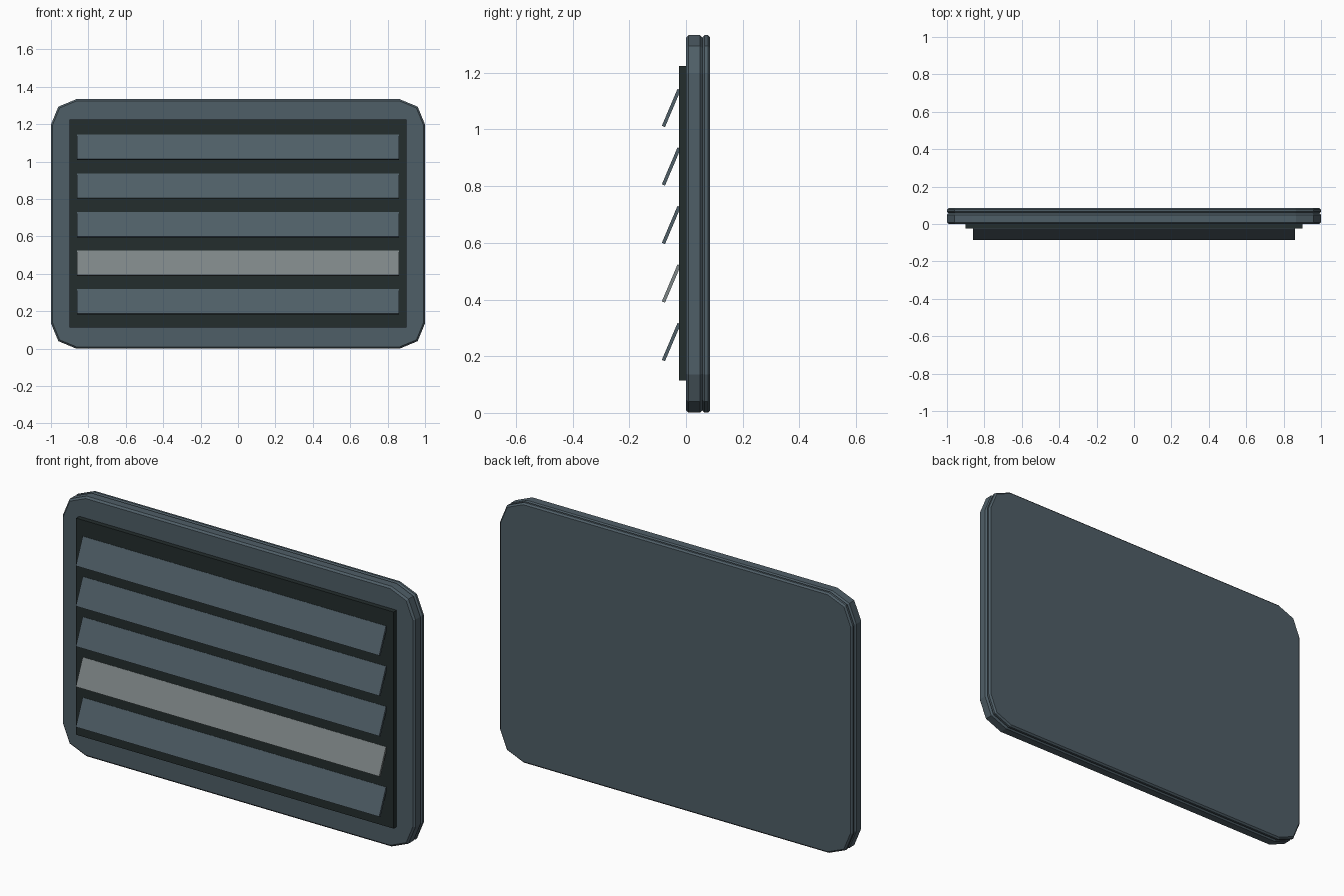
import bpy, bmesh, math
from mathutils import Matrix

cube = bpy.data.objects.get("Cube")
if cube:
    bpy.data.objects.remove(cube, do_unlink=True)


def material(name, rgb):
    m = bpy.data.materials.new(name)
    m.use_nodes = True
    m.diffuse_color = (*rgb, 1)
    m.node_tree.nodes["Principled BSDF"].inputs["Base Color"].default_value = (*rgb, 1)
    return m


slate = material("slate_blue_grey", (0.078, 0.112, 0.135))
dark = material("dark_backing", (0.017, 0.026, 0.026))
pale = material("pale_grey", (0.205, 0.235, 0.24))


def box(name, size, centre, mat, tilt=0, corner=0, rim=0):
    """Flat-shaded box, optionally with clipped round corners and a chamfered rim."""
    bm = bmesh.new()
    bmesh.ops.create_cube(bm, size=1)
    bmesh.ops.scale(bm, vec=size, verts=bm.verts)
    if corner:
        depth_edges = [e for e in bm.edges
                       if abs(e.verts[0].co.y - e.verts[1].co.y) > size[1] / 2]
        bmesh.ops.bevel(bm, geom=depth_edges, offset=corner, segments=2,
                        profile=0.5, affect='EDGES')
    if rim:
        rim_edges = [e for e in bm.edges
                     if abs(e.verts[0].co.y - e.verts[1].co.y) < size[1] / 2]
        bmesh.ops.bevel(bm, geom=rim_edges, offset=rim, segments=1,
                        profile=0.5, affect='EDGES')
    bm.transform(Matrix.Translation(centre) @ Matrix.Rotation(tilt, 4, 'X'))
    bmesh.ops.recalc_face_normals(bm, faces=bm.faces)
    mesh = bpy.data.meshes.new(name)
    bm.to_mesh(mesh)
    bm.free()
    mesh.materials.append(mat)
    obj = bpy.data.objects.new(name, mesh)
    bpy.context.collection.objects.link(obj)
    return obj


# Casing: front body and thinner back cover, meeting in a V-shaped seam
mid = 0.667
box("front_frame", (2, 0.058, 1.333), (0, 0.029, mid), slate, corner=0.135, rim=0.009)
box("back_cover", (2, 0.027, 1.333), (0, 0.0715, mid), slate, corner=0.135, rim=0.008)

# Dark panel behind the slats
box("backing_panel", (1.8, 0.035, 1.11), (0, -0.0075, 0.669), dark)

# Louvre slats, lower edges tilted outward; one is paler
for i in range(5):
    box(f"slat_{i + 1}", (1.72, 0.012, 0.142), (0, -0.052, 0.25 + i * 0.2065),
        pale if i == 1 else slate, tilt=math.radians(-23))
